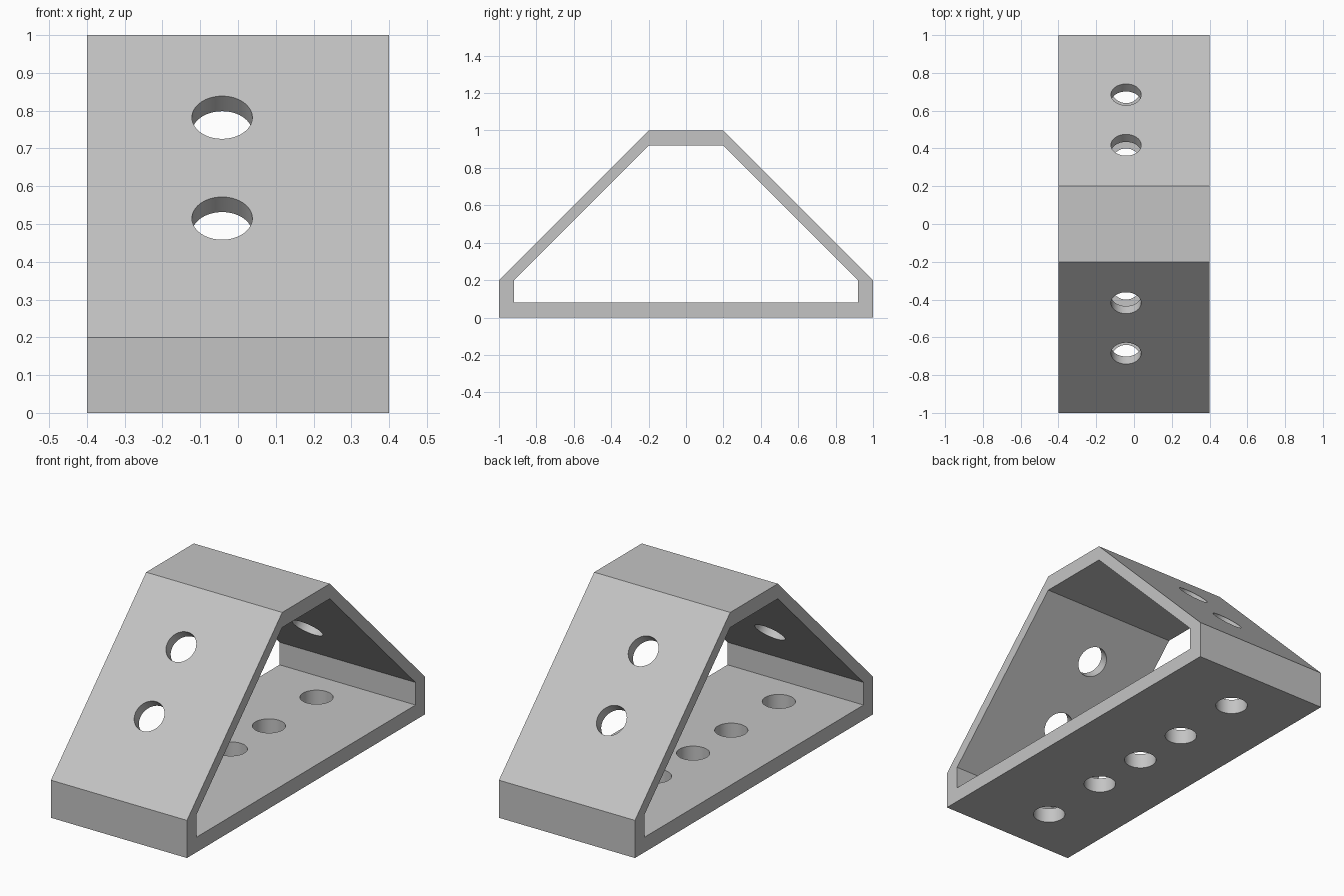
import bpy
import bmesh
import math
from mathutils import Matrix

cube = bpy.data.objects.get("Cube")
if cube:
    bpy.data.objects.remove(cube, do_unlink=True)

HALF_WIDTH = 0.4
HOLE_X = -0.042
HOLE_RADIUS = 0.08

grey = bpy.data.materials.new("light grey")
grey.use_nodes = True
color = (0.55, 0.55, 0.55, 1)
grey.diffuse_color = color
grey.node_tree.nodes["Principled BSDF"].inputs["Base Color"].default_value = color


def make_object(name, bm):
    bmesh.ops.recalc_face_normals(bm, faces=bm.faces)
    mesh = bpy.data.meshes.new(name)
    bm.to_mesh(mesh)
    bm.free()
    mesh.materials.append(grey)
    obj = bpy.data.objects.new(name, mesh)
    bpy.context.collection.objects.link(obj)
    return obj


def mirrored(half):
    """Close a half profile by mirroring it across y = 0."""
    return half + [(-y, z) for y, z in reversed(half)]


# Hollow frame: outer and inner profiles swept across the width
outer = mirrored([(1, 0), (1, 0.2), (0.2, 1)])
inner = mirrored([(0.92, 0.08), (0.92, 0.2), (0.2, 0.92)])
bm = bmesh.new()
rings = [[bm.verts.new((x, y, z)) for y, z in profile]
         for x, profile in ((-HALF_WIDTH, outer), (HALF_WIDTH, outer),
                            (HALF_WIDTH, inner), (-HALF_WIDTH, inner))]
for a, b in zip(rings, rings[1:] + rings[:1]):
    for i in range(len(a)):
        j = (i + 1) % len(a)
        bm.faces.new((a[i], a[j], b[j], b[i]))
frame = make_object("bracket_frame", bm)

# Hole cutters: five through the base, two through each sloping wall
bm = bmesh.new()


def add_hole(y, z, tilt):
    bmesh.ops.create_cone(
        bm, cap_ends=True, segments=64, radius1=HOLE_RADIUS,
        radius2=HOLE_RADIUS, depth=0.24,
        matrix=Matrix.Translation((HOLE_X, y, z)) @ Matrix.Rotation(tilt, 4, "X"))


for y in (-0.72, -0.32, 0, 0.32, 0.72):
    add_hole(y, 0.04, 0)
for side in (-1, 1):
    for y in (0.418, 0.685):
        add_hole(side * y, 1.2 - y, -side * math.pi / 4)
cutter = make_object("hole_cutter", bm)
cutter.hide_render = True

# Cut the holes, then keep only the finished frame
cut = frame.modifiers.new("holes", "BOOLEAN")
cut.operation = "DIFFERENCE"
cut.solver = "EXACT"
cut.object = cutter
bpy.ops.object.select_all(action="DESELECT")
frame.select_set(True)
bpy.context.view_layer.objects.active = frame
bpy.ops.object.modifier_apply(modifier=cut.name)
bpy.data.objects.remove(cutter, do_unlink=True)
bpy.ops.object.shade_smooth_by_angle(angle=math.radians(30))
